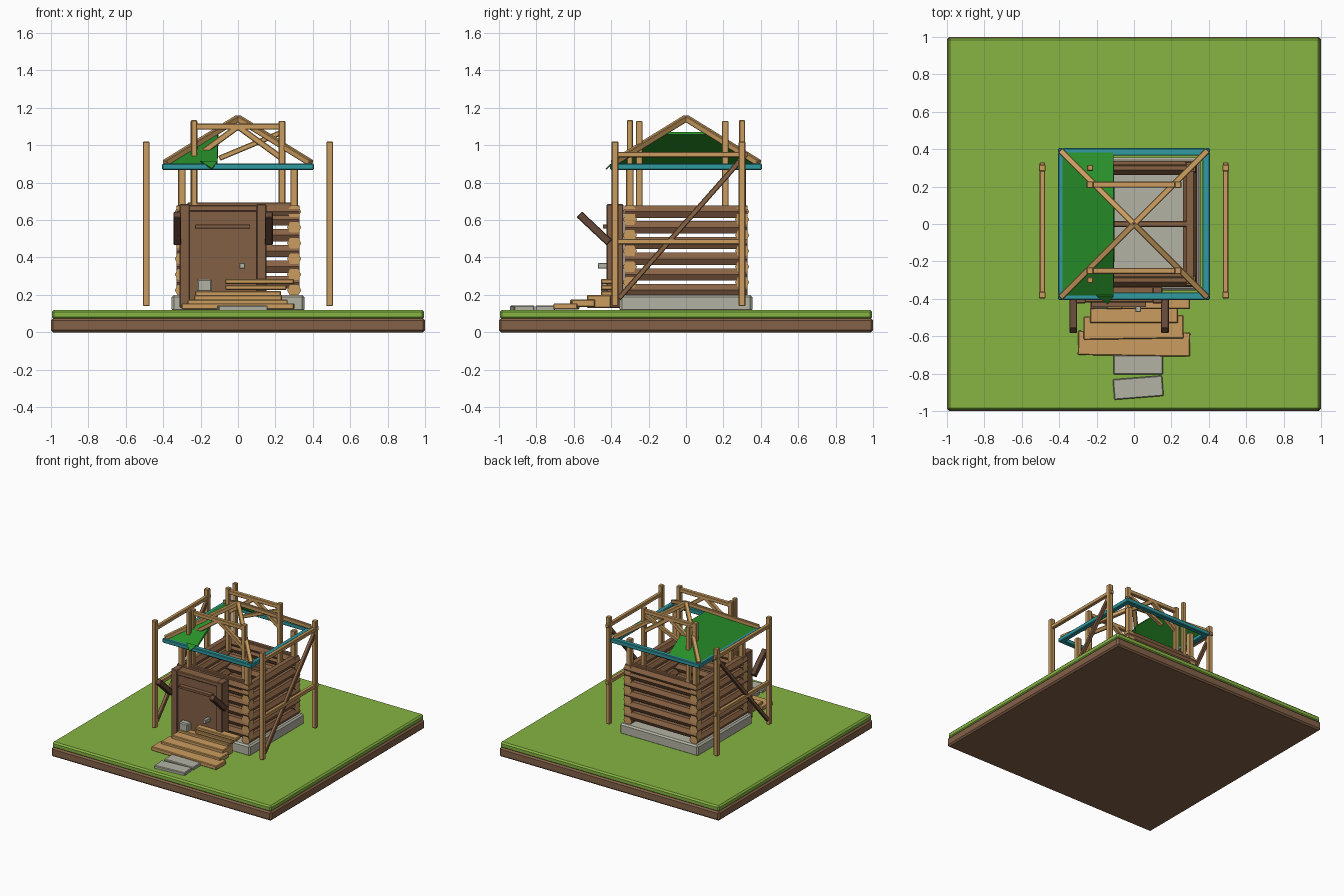
import bpy, bmesh, math
from mathutils import Vector, Matrix

if "Cube" in bpy.data.objects:
    bpy.data.objects.remove(bpy.data.objects["Cube"])


def mat(name, c):
    m = bpy.data.materials.new(name)
    m.diffuse_color = (*c, 1)
    m.use_nodes = True
    m.node_tree.nodes["Principled BSDF"].inputs["Base Color"].default_value = m.diffuse_color
    return m


GRASS = mat("grass", (0.24, 0.46, 0.055))
SOIL = mat("soil", (0.23, 0.12, 0.065))
STONE = mat("stone", (0.45, 0.45, 0.37))
LOG = mat("log_brown", (0.25, 0.125, 0.06))
TAN = mat("plank_tan", (0.60, 0.34, 0.115))
DARK = mat("dark_wood", (0.13, 0.065, 0.04))
DOOR = mat("door_brown", (0.23, 0.115, 0.06))
TEAL = mat("teal_trim", (0.03, 0.32, 0.35))
GREEN = mat("roof_green", (0.02, 0.27, 0.022))


def finish(name, bm, *mats):
    bmesh.ops.recalc_face_normals(bm, faces=bm.faces)
    me = bpy.data.meshes.new(name)
    bm.to_mesh(me)
    bm.free()
    for m in mats:
        me.materials.append(m)
    ob = bpy.data.objects.new(name, me)
    bpy.context.collection.objects.link(ob)
    return ob


def box(name, x, y, z, m, bevel=0.005, turn=0):
    """Bevelled box from (min, max) ranges, optionally turned about z."""
    bm = bmesh.new()
    size = Vector((x[1] - x[0], y[1] - y[0], z[1] - z[0]))
    bmesh.ops.create_cube(bm, size=1)
    bmesh.ops.scale(bm, vec=size, verts=bm.verts)
    if bevel:
        bmesh.ops.bevel(bm, geom=bm.edges[:], offset=bevel, segments=1, affect='EDGES')
    ob = finish(name, bm, m)
    ob.location = ((x[0] + x[1]) / 2, (y[0] + y[1]) / 2, (z[0] + z[1]) / 2)
    ob.rotation_euler.z = turn
    return ob


def beam(name, a, b, w, m):
    """Square timber between two points."""
    a, b = Vector(a), Vector(b)
    d = b - a
    bm = bmesh.new()
    bmesh.ops.create_cube(bm, size=1)
    bmesh.ops.scale(bm, vec=(w, w, d.length), verts=bm.verts)
    bmesh.ops.bevel(bm, geom=bm.edges[:], offset=0.004, segments=1, affect='EDGES')
    up = d.normalized()
    side = Vector((1, 0, 0)) if abs(up.x) < 0.3 else up.cross(Vector((0, 0, 1))).normalized()
    side = (side - up * side.dot(up)).normalized()
    rot = Matrix((side, up.cross(side), up)).transposed()
    bmesh.ops.transform(bm, matrix=Matrix.Translation((a + b) / 2) @ rot.to_4x4(), verts=bm.verts)
    return finish(name, bm, m)


def log(name, a, b, r):
    """Six-sided log, points to the sides, with pale cut ends."""
    a, b = Vector(a), Vector(b)
    bm = bmesh.new()
    bmesh.ops.create_cone(bm, cap_ends=True, segments=6, radius1=r, radius2=r, depth=(b - a).length)
    best = max(bm.verts, key=lambda v: v.co.x).co
    spin = Matrix.Rotation(-math.atan2(best.y, best.x), 4, 'Z')
    axis = (b - a).normalized()
    side = axis.cross(Vector((0, 0, 1)))
    rot = Matrix((side, axis.cross(side), axis)).transposed().to_4x4()
    bmesh.ops.transform(bm, matrix=Matrix.Translation((a + b) / 2) @ rot @ spin, verts=bm.verts)
    for f in bm.faces:
        f.material_index = 1 if len(f.verts) == 6 else 0
    return finish(name, bm, LOG, TAN)


# ground block
box("soil", (-1, 1), (-1, 1), (0, 0.075), SOIL, 0.012)
box("grass", (-0.995, 0.995), (-0.995, 0.995), (0.07, 0.12), GRASS, 0.012)
box("foundation", (-0.355, 0.355), (-0.355, 0.355), (0.11, 0.2), STONE, 0.012)

# log walls, alternate courses on the two directions
for s in (-1, 1):
    for i in range(6):
        z = 0.225 + 0.084 * i
        log("side_log", (s * 0.3, -0.33, z), (s * 0.3, 0.33, z), 0.038)
        z += 0.042 if i < 5 else 0
        log("end_log", (-0.33, s * 0.3, z), (0.33, s * 0.3, z), 0.038)
    # corner posts holding the eaves
    for t in (-1, 1):
        beam("eave_post", (s * 0.3, t * 0.3, 0.2), (s * 0.3, t * 0.3, 0.89), 0.04, TAN)

# door, frame and brackets
box("door", (-0.27, 0.12), (-0.41, -0.335), (0.13, 0.66), DOOR)
box("door_rail", (-0.23, 0.065), (-0.445, -0.4), (0.555, 0.575), DOOR, 0.002)
for x in (-0.285, 0.125):
    box("door_post", (x - 0.027, x + 0.027), (-0.425, -0.335), (0.13, 0.685), DOOR)
box("door_lintel", (-0.31, 0.15), (-0.42, -0.335), (0.645, 0.68), LOG)
for x in (-0.325, 0.165):
    beam("door_bracket", (x, -0.41, 0.48), (x, -0.57, 0.63), 0.042, DARK)
box("door_knob", (0.007, 0.037), (-0.47, -0.41), (0.34, 0.37), STONE, 0.003)
box("stone_block", (-0.22, -0.14), (-0.455, -0.395), (0.215, 0.285), STONE, 0.008)

# steps and stacked planks
box("step_low", (-0.3, 0.3), (-0.705, -0.575), (0.122, 0.155), TAN, turn=-0.015)
box("step_middle", (-0.27, 0.265), (-0.615, -0.49), (0.135, 0.175), TAN, turn=0.015)
box("step_top", (-0.235, 0.235), (-0.53, -0.4), (0.13, 0.2), TAN)
for i, (x0, x1) in enumerate([(-0.23, 0.23), (-0.07, 0.26), (-0.07, 0.3)]):
    z = 0.195 + 0.032 * i
    box("stacked_plank", (x0, x1), (-0.455, -0.39), (z, z + 0.026), TAN)

# stone path
box("path_slab_near", (-0.11, 0.155), (-0.805, -0.7), (0.11, 0.143), STONE)
box("path_slab_far", (-0.11, 0.155), (-0.93, -0.82), (0.11, 0.143), STONE, turn=0.08)

# scaffolds on both sides
for s in (-1, 1):
    x = s * 0.49
    for y in (-0.38, 0.3):
        beam("scaffold_post", (x, y, 0.14), (x, y, 1.02), 0.036, TAN)
    for z in (0.95, 0.485):
        beam("scaffold_rail", (x, -0.395, z), (x, 0.33, z), 0.03, TAN)
    beam("scaffold_brace", (x, -0.36, 0.18), (x, 0.3, 0.93), 0.028, LOG)

# eaves ring and hip rafters
for s in (-1, 1):
    box("eave_trim", (-0.405, 0.405), (s * 0.385 - 0.02, s * 0.385 + 0.02), (0.867, 0.902), TEAL)
    box("eave_trim", (s * 0.385 - 0.02, s * 0.385 + 0.02), (-0.405, 0.405), (0.867, 0.902), TEAL)
    for t in (-1, 1):
        beam("hip_rafter", (s * 0.39, t * 0.39, 0.905), (0, 0, 1.145), 0.032, TAN)

# inner roof frames
for y in (-0.25, 0.21):
    for x in (-0.235, 0.235):
        beam("frame_post", (x, y, 0.61), (x, y, 1.13), 0.036, TAN)
    beam("frame_tie", (-0.25, y, 1.1), (0.25, y, 1.1), 0.032, TAN)
    beam("frame_brace", (-0.235, y, 0.93), (0, y, 1.1), 0.032, TAN)
    beam("frame_brace", (0.235, y, 0.93), (0, y, 1.1), 0.032, TAN)
beam("long_brace", (-0.1, 0.21, 0.93), (0.235, 0.21, 1.07), 0.028, TAN)
for y in (-0.3, 0.3):
    beam("wall_tie", (-0.27, y, 0.68), (0.3, y, 0.68), 0.028, LOG)
    beam("tall_post", (-0.235, y, 0.64), (-0.235, y, 1.135), 0.032, TAN)
beam("cross_tie", (-0.3, 0, 0.66), (0.3, 0, 0.66), 0.032, LOG)

# unfinished roof skin: a pyramid shell cut off at one side
bm = bmesh.new()
ring = [bm.verts.new(p) for p in ((-0.385, -0.385, 0.9), (0.385, -0.385, 0.9),
                                  (0.385, 0.385, 0.9), (-0.385, 0.385, 0.9))]
tip = bm.verts.new((0, 0, 1.14))
for i in range(4):
    bm.faces.new((ring[i], ring[(i + 1) % 4], tip))
bmesh.ops.bisect_plane(bm, geom=bm.verts[:] + bm.edges[:] + bm.faces[:],
                       plane_co=(-0.11, 0, 0), plane_no=(1, 0, 0), clear_outer=True)
roof = finish("roof_skin", bm, GREEN)
sol = roof.modifiers.new("thickness", 'SOLIDIFY')
sol.thickness = 0.016
# torn roof corner hanging over the eave
bm = bmesh.new()
bm.faces.new([bm.verts.new(p) for p in ((-0.2, -0.38, 0.91), (-0.11, -0.38, 0.91), (-0.14, -0.425, 0.87))])
torn = finish("torn_roof_corner", bm, GREEN)
torn.modifiers.new("thickness", 'SOLIDIFY').thickness = 0.008
